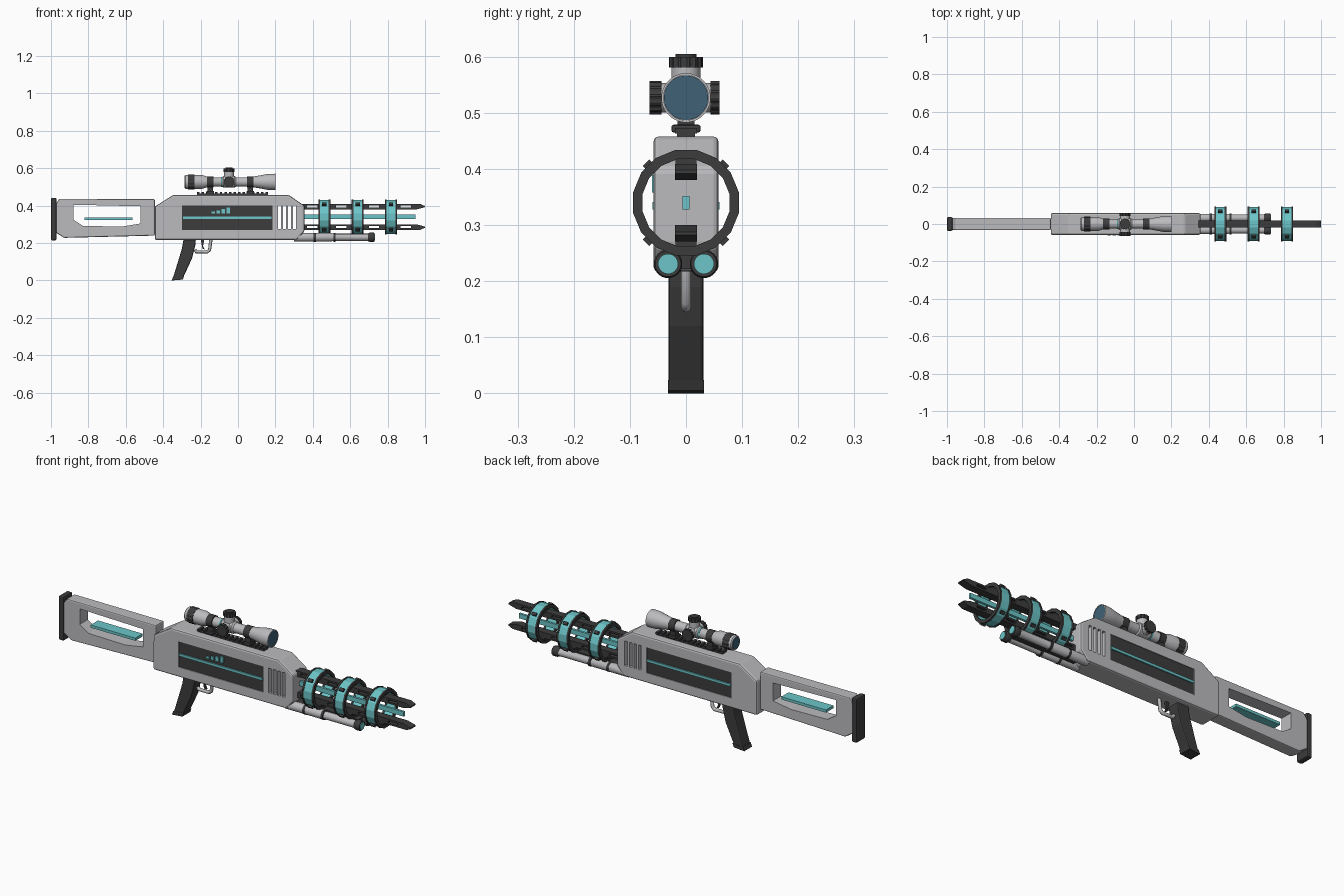
import bpy, bmesh, math
from mathutils import Matrix, Vector

if "Cube" in bpy.data.objects:
    bpy.data.objects.remove(bpy.data.objects["Cube"])


def material(name, rgb):
    m = bpy.data.materials.new(name)
    m.use_nodes = True
    m.diffuse_color = (*rgb, 1)
    m.node_tree.nodes["Principled BSDF"].inputs["Base Color"].default_value = (*rgb, 1)
    return m


LIGHT = material("light grey", (0.5, 0.5, 0.52))
DARK = material("charcoal", (0.045, 0.045, 0.045))
TEAL = material("teal glow", (0.15, 0.56, 0.58))
GLASS = material("blue glass", (0.05, 0.12, 0.18))


def finish(bm, name, mat, smooth=False):
    bmesh.ops.recalc_face_normals(bm, faces=bm.faces)
    me = bpy.data.meshes.new(name)
    bm.to_mesh(me)
    bm.free()
    ob = bpy.data.objects.new(name, me)
    bpy.context.collection.objects.link(ob)
    if mat:
        me.materials.append(mat)
    activate(ob)
    if smooth:
        bpy.ops.object.shade_smooth_by_angle(angle=math.radians(35))
    return ob


def activate(ob):
    bpy.ops.object.select_all(action='DESELECT')
    ob.select_set(True)
    bpy.context.view_layer.objects.active = ob


def prism(name, pts, half, mat, bevel=0.0):
    """Side outline (x, z) extruded to both sides of y = 0."""
    bm = bmesh.new()
    face = bm.faces.new([bm.verts.new((x, -half, z)) for x, z in pts])
    new = bmesh.ops.extrude_face_region(bm, geom=[face])["geom"]
    bmesh.ops.translate(bm, vec=(0, 2 * half, 0),
                        verts=[v for v in new if isinstance(v, bmesh.types.BMVert)])
    ob = finish(bm, name, mat)
    if bevel:
        mod = ob.modifiers.new("bevel", 'BEVEL')
        mod.width = bevel
        mod.segments = 2
        mod.limit_method = 'ANGLE'
        bpy.ops.object.modifier_apply(modifier="bevel")
    return ob


def box(name, x, y, z, mat, bevel=0.0):
    ob = prism(name, [(x[0], z[0]), (x[1], z[0]), (x[1], z[1]), (x[0], z[1])],
               (y[1] - y[0]) / 2, mat, bevel)
    ob.data.transform(Matrix.Translation((0, (y[0] + y[1]) / 2, 0)))
    return ob


def lathe(name, profile, origin, mat, axis=(1, 0, 0), n=32, closed=False, knurl=0.0, smooth=True):
    """Profile (distance, radius) turned about an axis through the origin."""
    bm = bmesh.new()
    rows = []
    for d, r in profile:
        row = []
        for i in range(n):
            a = math.tau * (i + 0.5) / n
            rr = r * (1 - knurl * (i // 2 % 2))
            row.append(bm.verts.new((d, rr * math.cos(a), rr * math.sin(a))))
        rows.append(row)
    pairs = list(zip(rows, rows[1:]))
    if closed:
        pairs.append((rows[-1], rows[0]))
    else:
        bm.faces.new(rows[0])
        bm.faces.new(rows[-1])
    for a, b in pairs:
        for i in range(n):
            j = (i + 1) % n
            bm.faces.new((a[i], a[j], b[j], b[i]))
    turn = Vector((1, 0, 0)).rotation_difference(Vector(axis)).to_matrix().to_4x4()
    bm.transform(Matrix.Translation(origin) @ turn)
    return finish(bm, name, mat, smooth)


def cut(target, cutters):
    for c in cutters:
        mod = target.modifiers.new("cut", 'BOOLEAN')
        mod.object = c
        mod.solver = 'EXACT'
        activate(target)
        bpy.ops.object.modifier_apply(modifier="cut")
        bpy.data.objects.remove(c)


# Stock with a through opening, glowing plate and butt pad
stock = prism("stock", [(-0.98, 0.40), (-0.955, 0.437), (-0.445, 0.435), (-0.445, 0.24),
                        (-0.93, 0.228), (-0.98, 0.26)], 0.033, LIGHT, 0.006)
cut(stock, [prism("stock_cutter", [(-0.88, 0.405), (-0.52, 0.397), (-0.52, 0.305),
                                   (-0.62, 0.288), (-0.83, 0.292), (-0.88, 0.325)], 0.1, None)])
box("stock_plate", (-0.82, -0.565), (-0.03, 0.03), (0.323, 0.337), TEAL)
box("butt_pad", (-1, -0.97), (-0.037, 0.037), (0.215, 0.442), DARK, 0.007)

# Receiver with recessed side panels and vent slots
body = prism("receiver", [(-0.445, 0.395), (-0.345, 0.458), (0.27, 0.458), (0.355, 0.40),
                          (0.355, 0.262), (0.315, 0.217), (-0.445, 0.217)], 0.058, LIGHT, 0.009)
cutters = [box("panel_cutter", (-0.30, 0.185), sorted((s * 0.052, s * 0.1)), (0.27, 0.402), None)
           for s in (-1, 1)]
for i in range(4):
    x = 0.215 + i * 0.026
    cutters.append(box("vent_cutter", (x, x + 0.016), (-0.1, 0.1), (0.275, 0.402), None))
cut(body, cutters)
for side, s in (("right", -1), ("left", 1)):
    box(side + "_panel", (-0.30, 0.185), sorted((s * 0.05, s * 0.054)), (0.27, 0.402), DARK)
    box(side + "_stripe", (-0.295, 0.18), sorted((s * 0.052, s * 0.06)), (0.328, 0.341), TEAL)
for i in range(4):
    x = -0.142 + i * 0.027
    box(f"level_bar_{i + 1}", (x, x + 0.019), (-0.061, -0.052), (0.358, 0.368 + i * 0.007), TEAL)

# Grip, trigger and guard
prism("grip", [(-0.29, 0.225), (-0.225, 0.225), (-0.228, 0.19), (-0.245, 0.12), (-0.295, 0.012),
               (-0.35, 0.006), (-0.318, 0.11), (-0.30, 0.17)], 0.031, DARK, 0.006)
prism("grip_base", [(-0.355, 0), (-0.295, 0.005), (-0.288, 0.024), (-0.347, 0.02)], 0.032, DARK)
prism("trigger", [(-0.20, 0.22), (-0.18, 0.22), (-0.187, 0.185), (-0.178, 0.165), (-0.19, 0.17)],
      0.006, DARK)
curve = bpy.data.curves.new("trigger_guard", 'CURVE')
curve.dimensions = '3D'
curve.bevel_depth = 0.009
curve.bevel_resolution = 2
path = [(-0.23, 0.165), (-0.222, 0.153), (-0.165, 0.153), (-0.152, 0.163), (-0.145, 0.22)]
spline = curve.splines.new('POLY')
spline.points.add(len(path) - 1)
for p, (x, z) in zip(spline.points, path):
    p.co = (x, 0, z, 1)
curve.materials.append(LIGHT)
guard = bpy.data.objects.new("trigger_guard", curve)
bpy.context.collection.objects.link(guard)
activate(guard)
bpy.ops.object.convert(target='MESH')

# Barrel: glowing core and two slotted prongs
MID = 0.34
RINGS = (0.462, 0.64, 0.818)
box("core_rod", (0.34, 0.95), (-0.006, 0.006), (0.328, 0.352), TEAL)
for name, s in (("upper", 1), ("lower", -1)):
    z = lambda d: MID + s * d
    prong = prism(name + "_prong", [(0.34, z(0.04)), (0.955, z(0.04)), (1.0, z(0.052)), (1.0, z(0.058)),
                                    (0.975, z(0.069)), (0.34, z(0.069))], 0.02, DARK)
    cut(prong, [box("slot_cutter", (x, x + 0.055), (-0.1, 0.1), sorted((z(0.049), z(0.06))), None)
                for x in (0.37, 0.525, 0.70, 0.87)])
    for x in RINGS:
        box(name + "_ring_strut", (x - 0.025, x + 0.025), (-0.019, 0.019),
            sorted((z(0.06), z(0.086))), DARK)

# Barrel rings: teal band between two dark rims, with four clamps
for i, x in enumerate(RINGS):
    at = (x, 0, MID)
    lathe(f"ring_band_{i + 1}", [(-0.024, 0.081), (-0.024, 0.093), (0.024, 0.093), (0.024, 0.081)],
          at, TEAL, n=16, closed=True, smooth=False)
    for s in (-1, 1):
        a, b = s * 0.023, s * 0.032
        lathe(f"ring_rim_{i + 1}", [(a, 0.079), (a, 0.096), (b, 0.096), (b, 0.079)],
              at, DARK, n=16, closed=True, smooth=False)
    for k in range(4):
        clamp = box("ring_clamp", (-0.012, 0.012), (-0.008, 0.008), (0.086, 0.101), DARK)
        clamp.data.transform(Matrix.Translation(at)
                             @ Matrix.Rotation(math.pi / 4 + k * math.pi / 2, 4, 'X'))

# Twin lamp tubes under the barrel
for side, y in (("right", -0.032), ("left", 0.032)):
    at = (0, y, 0.231)
    lathe(side + "_tube", [(0.30, 0.023), (0.50, 0.023), (0.51, 0.019), (0.705, 0.019)], at, LIGHT, n=20)
    for x in (0.405, 0.51):
        lathe(side + "_tube_band", [(x, 0.0245), (x + 0.012, 0.0245)], at, DARK, n=20)
    lathe(side + "_tube_cap", [(0.695, 0.021), (0.705, 0.0255), (0.725, 0.0255), (0.73, 0.023)],
          at, DARK, n=20)
    lathe(side + "_lamp", [(0.728, 0.018), (0.733, 0.018)], at, TEAL, n=20)
box("tube_bridge", (0.34, 0.70), (-0.018, 0.018), (0.222, 0.25), DARK)

# Sight rail with teeth
box("sight_rail", (-0.22, 0.16), (-0.016, 0.016), (0.45, 0.466), DARK)
for i in range(16):
    x = -0.22 + i * 0.0245
    box("rail_tooth", (x, x + 0.013), (-0.02, 0.02), (0.463, 0.473), DARK)

# Scope tube, lenses and eyepiece
SCOPE = (0, 0, 0.527)
lathe("scope_tube", [(-0.285, 0.033), (-0.28, 0.037), (-0.19, 0.037), (-0.155, 0.025), (0.06, 0.025),
                     (0.13, 0.037), (0.16, 0.043), (0.20, 0.044), (0.20, 0.040), (0.196, 0.040)],
      SCOPE, LIGHT)
lathe("eyepiece_grip", [(-0.268, 0.04), (-0.232, 0.04)], SCOPE, DARK, n=48, knurl=0.06, smooth=False)
lathe("front_lens", [(0.19, 0.0395), (0.199, 0.0395)], SCOPE, GLASS)
lathe("rear_lens", [(-0.287, 0.029), (-0.28, 0.029)], SCOPE, GLASS)
lathe("scope_accent", [(-0.092, 0.0275), (-0.085, 0.0275)], SCOPE, TEAL)
lathe("turret_housing", [(-0.085, 0.026), (-0.078, 0.031), (-0.018, 0.031), (-0.011, 0.026)], SCOPE, LIGHT)

# Scope mounts
for x in (-0.148, 0.066):
    lathe("mount_ring", [(x - 0.017, 0.03), (x + 0.017, 0.03)], SCOPE, DARK)
    box("mount_post", (x - 0.015, x + 0.015), (-0.015, 0.015), (0.465, 0.51), DARK)
    box("mount_clamp", (x - 0.02, x + 0.02), (-0.026, 0.026), (0.465, 0.479), DARK, 0.004)

# Adjustment turrets: top, right and left
HUB = (-0.048, 0, 0.527)
for name, axis, start, end in (("top", (0, 0, 1), 0.054, 0.073), ("right", (0, -1, 0), 0.044, 0.065),
                               ("left", (0, 1, 0), 0.044, 0.060)):
    lathe(name + "_turret_base", [(0, 0.026), (start + 0.002, 0.026)], HUB, LIGHT, axis)
    lathe(name + "_turret", [(start, 0.03), (end, 0.03)], HUB, DARK, axis, n=48, knurl=0.07, smooth=False)
lathe("top_turret_cap", [(0.07, 0.019), (0.078, 0.019)], HUB, DARK, (0, 0, 1))
